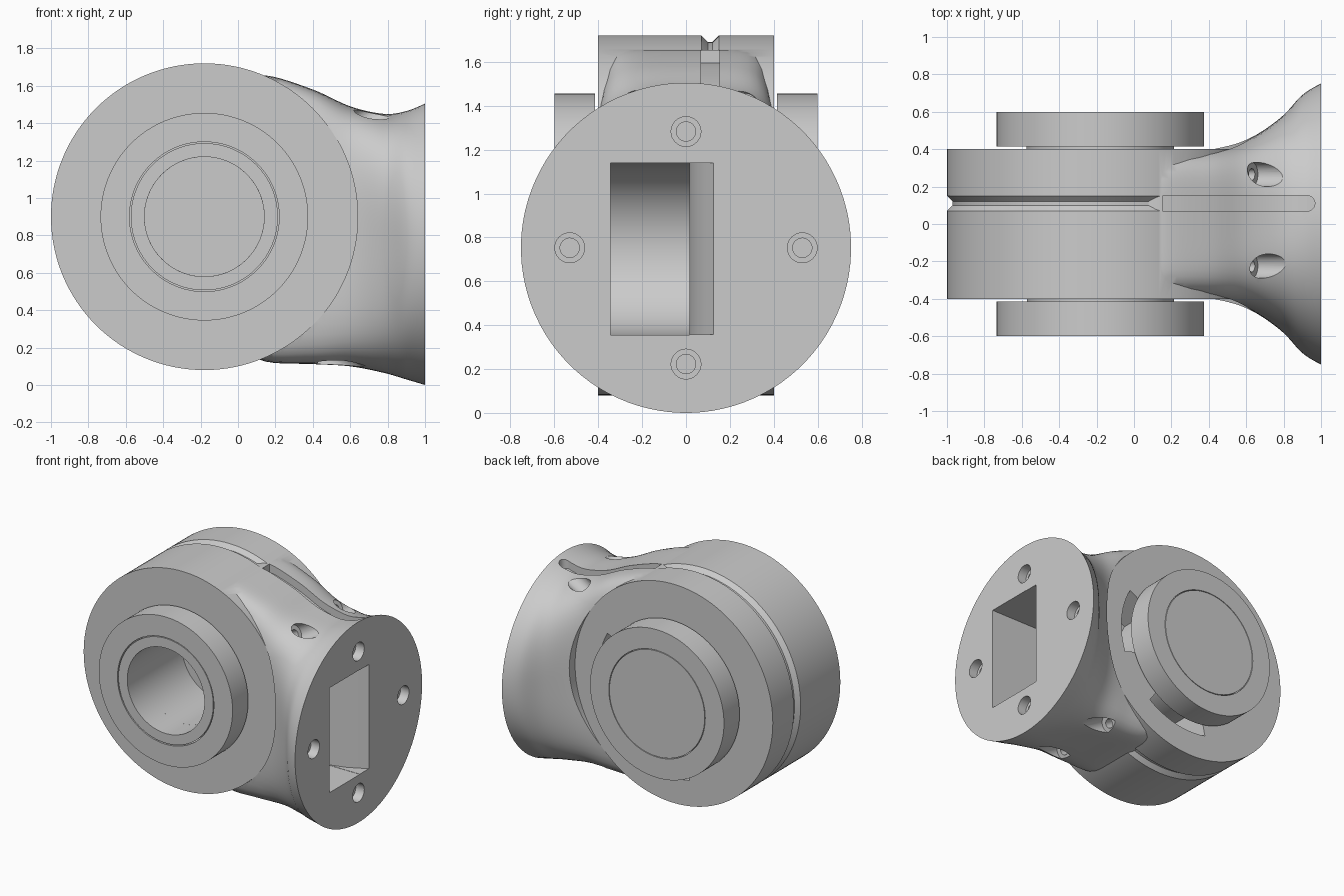
import bpy, bmesh, math
from mathutils import Vector, Matrix

cube = bpy.data.objects.get("Cube")
if cube:
    bpy.data.objects.remove(cube, do_unlink=True)

grey = bpy.data.materials.new("light_grey")
grey.use_nodes = True
grey.diffuse_color = (0.6, 0.6, 0.6, 1)
grey.node_tree.nodes["Principled BSDF"].inputs["Base Color"].default_value = (0.6, 0.6, 0.6, 1)

CX, CZ = -0.18, 0.9      # drum axis
FZ = 0.7525              # flange centre height


def finish(name, bm):
    bmesh.ops.recalc_face_normals(bm, faces=bm.faces)
    mesh = bpy.data.meshes.new(name)
    bm.to_mesh(mesh)
    bm.free()
    ob = bpy.data.objects.new(name, mesh)
    bpy.context.collection.objects.link(ob)
    mesh.materials.append(grey)
    return ob


def loft(name, rings, closed=False):
    """Bridge equal-length rings; cap the ends or close the loop."""
    bm = bmesh.new()
    loops = [[bm.verts.new(p) for p in ring] for ring in rings]
    pairs = list(zip(loops, loops[1:]))
    if closed:
        pairs.append((loops[-1], loops[0]))
    else:
        bm.faces.new(loops[0])
        bm.faces.new(loops[-1])
    n = len(loops[0])
    for a, b in pairs:
        for i in range(n):
            j = (i + 1) % n
            bm.faces.new((a[i], a[j], b[j], b[i]))
    return finish(name, bm)


def lathe(name, profile, closed=False, n=128):
    """Revolve (radius, y) points round the drum axis."""
    angles = [2 * math.pi * i / n for i in range(n)]
    return loft(name, [[(CX + r * math.cos(a), y, CZ + r * math.sin(a)) for a in angles]
                       for r, y in profile], closed)


def prism(name, points, axis, lo, hi):
    """Extrude a flat outline along y or z."""
    def put(p, v):
        return (p[0], v, p[1]) if axis == "y" else (p[0], p[1], v)
    return loft(name, [[put(p, v) for p in points] for v in (lo, hi)])


def rod(name, start, direction, length, r):
    d = Vector(direction).normalized()
    bm = bmesh.new()
    m = Matrix.Translation(Vector(start) + d * length / 2) @ d.to_track_quat("Z", "Y").to_matrix().to_4x4()
    bmesh.ops.create_cone(bm, cap_ends=True, segments=32, radius1=r, radius2=r, depth=length, matrix=m)
    return finish(name, bm)


def boolean(target, tool, operation="DIFFERENCE"):
    mod = target.modifiers.new("cut", "BOOLEAN")
    mod.operation, mod.solver, mod.object = operation, "EXACT", tool
    bpy.context.view_layer.objects.active = target
    bpy.ops.object.modifier_apply(modifier=mod.name)
    bpy.data.objects.remove(tool, do_unlink=True)


def smooth(ob):
    bpy.ops.object.select_all(action="DESELECT")
    ob.select_set(True)
    bpy.context.view_layer.objects.active = ob
    bpy.ops.object.shade_smooth_by_angle(angle=math.radians(28))


# Flared arm stations: x, top, bottom, half width, squareness
STATIONS = [(0, 1.62, 0.2, 0.38, 8), (0.15, 1.655, 0.125, 0.39, 8), (0.4, 1.58, 0.112, 0.405, 6),
            (0.6, 1.49, 0.10, 0.45, 4), (0.78, 1.45, 0.065, 0.565, 2.8),
            (0.9, 1.465, 0.03, 0.69, 2.2), (1, 1.505, 0, 0.7525, 2)]


def station(t):
    """Smoothly interpolated arm station, t from 0 to 1."""
    f = t * (len(STATIONS) - 1)
    i = min(int(f), len(STATIONS) - 2)
    u = f - i
    a, b, c, d = (STATIONS[max(0, min(len(STATIONS) - 1, k))] for k in range(i - 1, i + 3))
    return [q + 0.5 * u * (r - p + u * (2 * p - 5 * q + 4 * r - s + u * (3 * (q - r) + s - p)))
            for p, q, r, s in zip(a, b, c, d)]


def arm_ring(t, n=96):
    x, top, bottom, half, power = station(t)
    ring = []
    for i in range(n):
        a = 2 * math.pi * (i + 0.5) / n
        c, s = math.cos(a), math.sin(a)
        k = (abs(c) ** power + abs(s) ** power) ** (-1 / power)
        ring.append((x, half * c * k, (top + bottom) / 2 + (top - bottom) / 2 * s * k))
    return ring


# Drum with a V groove, joined to the flared arm
body = lathe("drum_body", [(0.82, -0.4), (0.82, 0.07), (0.79, 0.1), (0.79, 0.12), (0.82, 0.15), (0.82, 0.4)])
arm = loft("arm", [arm_ring(i / 36) for i in range(37)])
for side in (-1, 1):
    boolean(arm, lathe("face_cut", [(0.82, side * 0.4), (0.82, side * 0.9)]))
boolean(body, arm, "UNION")

# Bore from the front face
boolean(body, lathe("bore_cut", [(0.32, -0.5), (0.32, 0.05)], n=64))

# Flange window with a rounded inner end and one curved side
zl, zh = 0.355, 1.14
rad = (zh - zl) / 2
arc = [(0.6 - rad * math.sin(a), (zl + zh) / 2 + rad * math.cos(a))
       for a in (math.pi * i / 24 for i in range(25))]
boolean(body, prism("window_cut", [(1.1, zh)] + arc + [(1.1, zl)], "y", -0.345, 0.015))
flare = [(1.01, 0.13), (0.94, 0.09), (0.86, 0.052), (0.77, 0.025), (0.68, 0.01), (0.68, -0.1), (1.01, -0.1)]
boolean(body, prism("flare_cut", flare, "z", zl + 0.002, zh - 0.002))

# Cable slot along the top of the arm
path = [station(0.17 + 0.7 * i / 16) for i in range(17)]
floor = [(s[0], s[1] - 0.06) for s in path]
end_x, end_z = floor[-1]
boolean(body, prism("slot_cut", floor + [(end_x, 1.9), (floor[0][0], 1.9)], "y", 0.068, 0.152))
boolean(body, rod("slot_end_cut", (end_x, 0.11, end_z + 0.001), (0, 0, 1), 0.5, 0.0418))

# Counterbored screw holes in the flange
for k in range(4):
    a = k * math.pi / 2
    y, z = 0.53 * math.cos(a), FZ + 0.53 * math.sin(a)
    boolean(body, rod("head_cut", (0.93, y, z), (1, 0, 0), 0.2, 0.068))
    boolean(body, rod("screw_cut", (0.86, y, z), (1, 0, 0), 0.2, 0.044))

# Slanted screw pockets on the top and bottom of the arm
for y in (-0.225, 0.265):
    for x, z, up in ((0.63, 1.4, 1), (0.45, 0.16, -1)):
        d = Vector((0.87, 0, 0.5 * up))
        boolean(body, rod("pocket_cut", (x, y, z), d, 0.45, 0.065))
        boolean(body, rod("pilot_cut", Vector((x, y, z)) - d * 0.08, d, 0.2, 0.032))

# Curved openings in the rear face
for middle in (5, -78):
    angles = [math.radians(middle - 24 + 4 * i) for i in range(13)]
    outline = [(CX + r * math.cos(a), CZ + r * math.sin(a))
               for r, seq in ((0.63, angles), (0.42, angles[::-1])) for a in seq]
    boolean(body, prism("opening_cut", outline, "y", 0.12, 0.5))
smooth(body)

# Front and rear bearing discs with their hubs
smooth(lathe("front_disc", [(0.555, -0.6), (0.555, -0.415), (0.4, -0.415), (0.4, -0.6)], True))
smooth(lathe("front_hub", [(0.393, -0.598), (0.393, -0.39), (0.32, -0.39), (0.32, -0.598)], True))
smooth(lathe("rear_disc", [(0.555, 0.415), (0.555, 0.6), (0.4, 0.6), (0.4, 0.415)], True))
smooth(lathe("rear_hub", [(0.395, 0.39), (0.395, 0.6)]))
